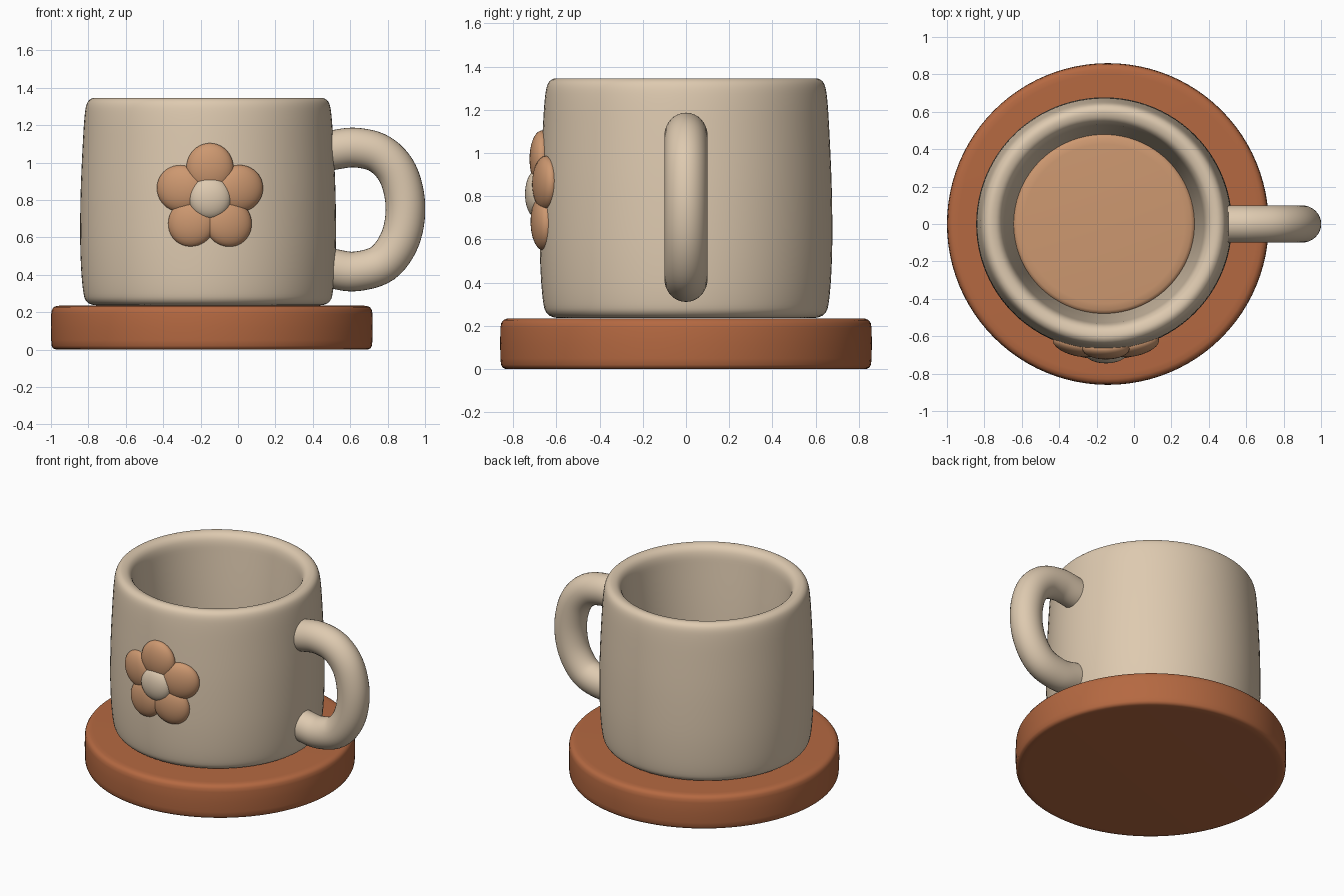
import bpy, bmesh, math
from mathutils import Vector, Matrix

if "Cube" in bpy.data.objects:
    bpy.data.objects.remove(bpy.data.objects["Cube"])


def material(name, rgb):
    m = bpy.data.materials.new(name)
    m.diffuse_color = (*rgb, 1)
    m.use_nodes = True
    m.node_tree.nodes["Principled BSDF"].inputs["Base Color"].default_value = m.diffuse_color
    return m


CREAM = material("cream clay", (0.73, 0.59, 0.434))
TERRACOTTA = material("terracotta", (0.46, 0.14, 0.053))
TAN = material("warm tan", (0.61, 0.314, 0.162))


def finish(bm, name, mat, angle=None):
    bmesh.ops.recalc_face_normals(bm, faces=bm.faces)
    me = bpy.data.meshes.new(name)
    bm.to_mesh(me)
    bm.free()
    for p in me.polygons:
        p.use_smooth = True
    ob = bpy.data.objects.new(name, me)
    bpy.context.collection.objects.link(ob)
    me.materials.append(mat)
    return ob


def lathe(name, profile, centre, mat, steps=96, sy=1.0):
    """Revolve (radius, z) points; both ends lie on the axis."""
    bm = bmesh.new()
    vs = [bm.verts.new((r, 0, z)) for r, z in profile]
    es = [bm.edges.new(p) for p in zip(vs, vs[1:])]
    bmesh.ops.spin(bm, geom=vs + es, cent=(0, 0, 0), axis=(0, 0, 1),
                   angle=2 * math.pi, steps=steps)
    bmesh.ops.remove_doubles(bm, verts=bm.verts, dist=1e-5)
    bmesh.ops.transform(bm, verts=bm.verts,
                        matrix=Matrix.Translation(centre) @ Matrix.Diagonal((1, sy, 1, 1)))
    return finish(bm, name, mat)


def catmull(points, n):
    pts = [Vector(p) for p in points]
    pts = [2 * pts[0] - pts[1]] + pts + [2 * pts[-1] - pts[-2]]
    out = []
    for a, b, c, d in zip(pts, pts[1:], pts[2:], pts[3:]):
        for i in range(n):
            t = i / n
            out.append(0.5 * (2 * b + (c - a) * t + (2 * a - 5 * b + 4 * c - d) * t * t
                              + (3 * b - a - 3 * c + d) * t ** 3))
    return out + [pts[-2]]


# saucer: thick disc with softened edges
lathe("saucer", [(0, 0), (0.8, 0), (0.835, 0.001), (0.849, 0.007), (0.856, 0.02), (0.859, 0.05),
                 (0.86, 0.12), (0.859, 0.19), (0.855, 0.213), (0.845, 0.227),
                 (0.828, 0.234), (0.8, 0.235), (0, 0.235)], (-0.14, 0, 0), TERRACOTTA)

# mug body: slightly bulging wall, rounded lip, tapering inside
wall = catmull([(0.58, 0.236), (0.62, 0.24), (0.65, 0.258), (0.666, 0.30), (0.678, 0.42),
                (0.684, 0.6), (0.681, 0.85), (0.67, 1.1), (0.66, 1.25), (0.648, 1.315),
                (0.625, 1.341), (0.595, 1.345), (0.562, 1.33), (0.541, 1.29), (0.53, 1.2),
                (0.508, 0.95), (0.488, 0.65), (0.47, 0.5), (0.42, 0.45)], 4)
MUG_X = -0.16
lathe("mug_body", [(0, 0.236)] + [tuple(p) for p in wall] + [(0, 0.45)],
      (MUG_X, 0, 0), CREAM, sy=0.99)

# drink surface inside the mug
lathe("drink", [(0, 0.56), (0.488, 0.56), (0.488, 0.59), (0.465, 0.602), (0.43, 0.605),
                (0, 0.605)], (MUG_X, 0, 0), TAN, sy=0.99)

# handle: round tube swept along a D-shaped path in the xz plane
path = catmull([(0.42, 1.05), (0.51, 1.067), (0.63, 1.08), (0.76, 1.045), (0.855, 0.94),
                (0.895, 0.77), (0.868, 0.595), (0.775, 0.463), (0.63, 0.418),
                (0.51, 0.432), (0.42, 0.45)], 6)
bm = bmesh.new()
rings = []
SIDES = 32
for i, p in enumerate(path):
    tan = (path[min(i + 1, len(path) - 1)] - path[max(i - 1, 0)]).normalized()
    nor = Vector((-tan.y, tan.x))
    ring = []
    for k in range(SIDES):
        a = 2 * math.pi * k / SIDES
        q = p + nor * (0.106 * math.cos(a))
        ring.append(bm.verts.new((q.x, 0.1 * math.sin(a), q.y)))
    rings.append(ring)
for r0, r1 in zip(rings, rings[1:]):
    for k in range(SIDES):
        bm.faces.new((r0[k], r0[(k + 1) % SIDES], r1[(k + 1) % SIDES], r1[k]))
bm.faces.new(rings[0])
bm.faces.new(rings[-1])
finish(bm, "handle", CREAM)


# flower: flattened balls laid around the front of the mug
def pebble(name, dx, z, size, thick, depth, mat, spin=0.0):
    bm = bmesh.new()
    bmesh.ops.create_uvsphere(bm, u_segments=32, v_segments=20, radius=1)
    turn = dx / 0.68
    place = (Matrix.Translation((MUG_X + 0.01, 0, z)) @ Matrix.Rotation(turn, 4, 'Z')
             @ Matrix.Translation((0, -depth, 0)) @ Matrix.Rotation(spin, 4, 'Y')
             @ Matrix.Diagonal((size[0], thick, size[1], 1)))
    bmesh.ops.transform(bm, verts=bm.verts, matrix=place)
    finish(bm, name, mat)


FZ = 0.81
for i in range(5):
    a = math.radians(90 + 72 * i)
    pebble(f"petal_{i + 1}", 0.168 * math.cos(a), FZ + 0.162 * math.sin(a),
           (0.126, 0.132), 0.057, 0.667, TAN, math.pi / 2 - a)
pebble("flower_centre", 0, FZ, (0.112, 0.112), 0.055, 0.69, CREAM)
